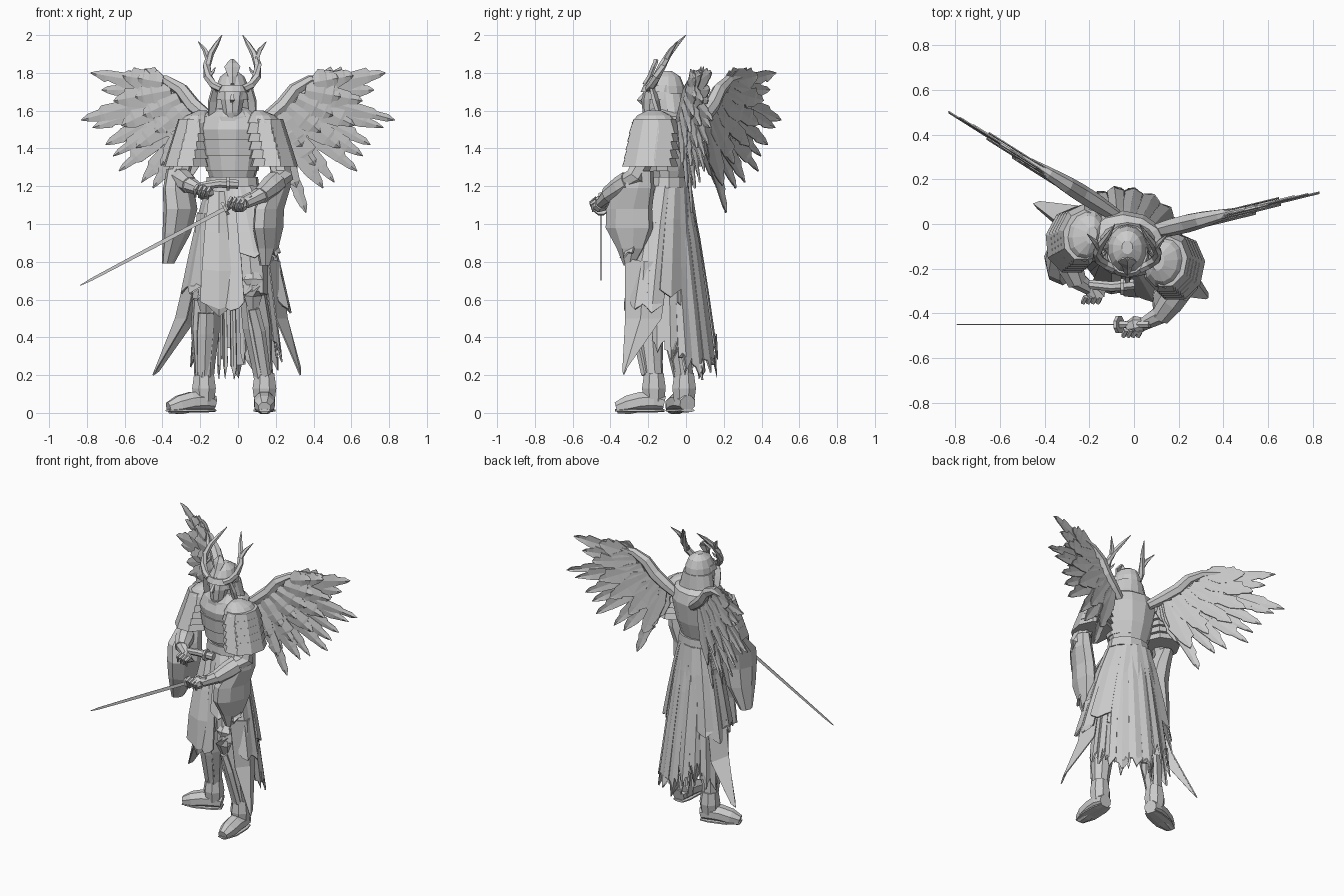
import bpy, bmesh, math, random
from mathutils import Vector

random.seed(4)
if "Cube" in bpy.data.objects:
    bpy.data.objects.remove(bpy.data.objects["Cube"])

grey = bpy.data.materials.new("plain_grey")
grey.use_nodes = True
grey.diffuse_color = (0.6, 0.6, 0.6, 1)
grey.node_tree.nodes["Principled BSDF"].inputs["Base Color"].default_value = (0.6, 0.6, 0.6, 1)


def finish(name, bm, thick=0):
    """Turn a bmesh into a flat shaded object, thickened if it is a sheet."""
    bmesh.ops.recalc_face_normals(bm, faces=bm.faces)
    me = bpy.data.meshes.new(name)
    bm.to_mesh(me)
    bm.free()
    me.materials.append(grey)
    ob = bpy.data.objects.new(name, me)
    bpy.context.collection.objects.link(ob)
    if thick:
        mod = ob.modifiers.new("thickness", "SOLIDIFY")
        mod.thickness, mod.offset = thick, 0
    return ob


def skin(bm, rows, closed):
    """Join rows of points with quads; closed rows are rings with end caps."""
    vs = [[bm.verts.new(p) for p in r] for r in rows]
    n = len(vs[0])
    for a, b in zip(vs, vs[1:]):
        for i in range(n if closed else n - 1):
            j = (i + 1) % n
            bm.faces.new((a[i], a[j], b[j], b[i]))
    if closed:
        bm.faces.new(vs[0][::-1])
        bm.faces.new(vs[-1])


def turn(x, y, p, q, yaw):
    """Point (p, q) turned by yaw around (x, y)."""
    return x + p * math.cos(yaw) - q * math.sin(yaw), y + p * math.sin(yaw) + q * math.cos(yaw)


def loft(bm, secs, n=12, yaw=0.0):
    angles = [math.tau * (i + 0.5) / n for i in range(n)]
    skin(bm, [[(*turn(x, y, rx * math.cos(a), ry * math.sin(a), yaw), z) for a in angles]
              for x, y, z, rx, ry in secs], True)


def limb(bm, pts, radii, n=8, flat=1.0):
    pts = [Vector(p) for p in pts]
    rows = []
    for k, (p, r) in enumerate(zip(pts, radii)):
        t = pts[min(k + 1, len(pts) - 1)] - pts[max(k - 1, 0)]
        q = t.to_track_quat('Z', 'Y')
        rows.append([p + q @ Vector((r * math.cos(math.tau * (i + .5) / n),
                                     r * flat * math.sin(math.tau * (i + .5) / n), 0)) for i in range(n)])
    skin(bm, rows, True)


def part(name, fn, *args, **kw):
    bm = bmesh.new()
    fn(bm, *args, **kw)
    return finish(name, bm)


YAW = -0.2
CX = -0.03

# Torso, layered breastplate, belt and collar
part("torso", loft, [(CX, -.09, 1.14, .14, .1), (CX, -.09, 1.25, .125, .092), (CX, -.09, 1.36, .155, .128),
                     (CX, -.09, 1.5, .19, .148), (CX, -.085, 1.57, .17, .125), (CX, -.1, 1.62, .08, .07)], yaw=YAW)
for k in range(2):
    z, r = 1.28 + k * .08, .14 + k * .022
    part("breastplate_band", loft, [(CX, -.1, z, r, r * .8), (CX, -.1, z + .09, r + .016, r * .86)], yaw=YAW)
part("belt", loft, [(CX, -.09, 1.19, .145, .108), (CX, -.09, 1.25, .138, .104)], yaw=YAW)
part("collar", loft, [(CX, -.1, 1.53, .15, .12), (CX, -.11, 1.57, .12, .11), (CX, -.12, 1.61, .08, .08)], yaw=YAW)

# Helmet with flared neck guard, mask and crest
part("helmet", loft, [(CX, -.115, 1.66, .098, .112), (CX, -.115, 1.73, .088, .105), (CX, -.11, 1.78, .066, .08),
                      (CX, -.105, 1.81, .025, .03)], n=14)
part("neck_guard", loft, [(CX, -.075, 1.555, .138, .085), (CX, -.08, 1.61, .118, .085),
                          (CX, -.09, 1.69, .098, .088)], n=14)
part("face_mask", loft, [(CX, -.19, 1.55, .025, .025), (CX, -.18, 1.59, .05, .05), (CX, -.17, 1.66, .065, .065),
                         (CX, -.17, 1.72, .07, .05)], n=10)
part("nose", limb, [(CX, -.215, 1.7), (CX, -.25, 1.655), (CX, -.22, 1.63)], [.008, .016, .012], n=4)
part("visor", loft, [(CX, -.14, 1.7, .1, .1), (CX, -.13, 1.735, .09, .095)], n=14)
for s in (-1, 1):
    part("cheek_flap", limb, [(CX + s * .09, -.18, 1.73), (CX + s * .105, -.16, 1.65), (CX + s * .11, -.14, 1.57)],
         [.02, .03, .025], n=4, flat=.5)
bm = bmesh.new()
skin(bm, [[(CX - w, y + .015, z), (CX, y, z), (CX + w, y + .015, z)]
          for w, y, z in ((.012, -.225, 1.74), (.02, -.2, 1.78), (.04, -.18, 1.83), (.025, -.17, 1.85), (.004, -.165, 1.87))],
     False)
finish("crest", bm, .012)

# Forked horns
for s in (-1, 1):
    def horn(pts):
        return [(CX + s * x, y, z) for x, y, z in pts]
    part("horn", limb, horn([(.06, -.2, 1.715), (.1, -.18, 1.735), (.13, -.155, 1.78), (.135, -.125, 1.84),
                             (.115, -.09, 1.9), (.085, -.05, 1.95), (.055, .0, 2.0)]),
         [.02, .022, .023, .021, .018, .013, .002], n=6)
    part("horn_fork", limb, horn([(.125, -.11, 1.87), (.145, -.08, 1.92), (.18, -.045, 1.965)]), [.016, .013, .002], n=5)
    part("horn_spur", limb, horn([(.125, -.15, 1.78), (.1, -.13, 1.81), (.09, -.12, 1.83)]), [.012, .008, .002], n=5)

# Banded shoulder guards that flare outward
for s, x, y in ((1, .15, -.17), (-1, -.23, -.05)):
    part("shoulder_cap", loft, [(x - s * .01, y, 1.535, .095, .12), (x - s * .02, y, 1.575, .065, .09),
                                (x - s * .04, y, 1.6, .025, .04)], yaw=YAW)
    for k in range(5):
        z, o = 1.525 - k * .044, s * k * .01
        part("shoulder_band", loft, [(x + o, y - k * .006, z - .045, .112 + k * .004, .142 + k * .003),
                                     (x + o, y - k * .006, z + .03, .088 + k * .004, .115 + k * .003)], n=9, yaw=YAW)

# Arms, wide hanging sleeves and hands
ARMS = (("left", [(.18, -.17, 1.48), (.235, -.26, 1.25), (.13, -.4, 1.16), (.04, -.45, 1.11)],
         [(.225, -.24, 1.28, .05, .07), (.205, -.27, 1.19, .065, .11), (.165, -.3, 1.08, .07, .13),
          (.16, -.3, .98, .07, .135), (.155, -.29, .87, .055, .08), (.145, -.3, .78, .03, .03)], (.01, -.455, 1.105)),
        ("right", [(-.25, -.05, 1.48), (-.32, -.11, 1.25), (-.26, -.25, 1.21), (-.2, -.29, 1.18)],
         [(-.32, -.08, 1.29, .055, .08), (-.315, -.14, 1.19, .075, .12), (-.305, -.16, 1.08, .085, .12),
          (-.325, -.15, .95, .07, .1), (-.37, -.14, .79, .03, .045)], (-.17, -.305, 1.17)))
for side, path, sleeve, h in ARMS:
    part(side + "_arm", limb, path, [.06, .06, .046, .03])
    part(side + "_bracer", limb, [Vector(path[1]).lerp(Vector(path[2]), f) for f in (.3, .6, 1.1)], [.06, .06, .046])
    part(side + "_sleeve", loft, sleeve, n=8, yaw=-.4)
    part(side + "_hand", limb, [path[3], h, (h[0] - .035, h[1] - .01, h[2] - .015)], [.032, .045, .03], n=7)
    for k in range(4):
        f = Vector(h) + Vector((-.045 + k * .022, -.02, .012 - k * .004))
        part(side + "_finger", limb, [f + Vector((0, 0, .02)), f + Vector((-.012, -.025, 0)),
                                      f + Vector((-.012, -.015, -.04))], [.012, .012, .008], n=5)

# Drawn sword and the sheathed hilt at the waist
HILT, TIP = Vector((.07, -.45, 1.155)), Vector((-.835, -.45, .675))


def along(f):
    return HILT.lerp(TIP, f)


part("blade", limb, [along(.16), along(.5), along(.93), TIP], [.003, .003, .002, .0006], n=4, flat=5)
part("sword_grip", limb, [HILT, along(.15)], [.016, .017], n=6)
part("sword_guard", limb, [along(.145), along(.16)], [.04, .04], n=8)
part("sheathed_hilt", limb, [(-.2, -.27, 1.2), (-.1, -.28, 1.215), (.0, -.27, 1.21)], [.022, .024, .026])
part("scabbard_guard", limb, [(-.06, -.28, 1.213), (-.045, -.28, 1.213)], [.04, .04])

# Legs: thighs, knee guards, greaves, cuffs and shoes
LEGS = (("left", (.05, -.13, 1.05), (.08, -.21, .62), (.14, -.17, .15), (.0, -1)),
        ("right", (-.12, -.07, 1.05), (-.17, -.06, .6), (-.18, -.01, .15), (-.94, -.34)))
for side, hip, knee, ank, d in LEGS:
    hip, knee, ank = Vector(hip), Vector(knee), Vector(ank)
    out = Vector((d[0], d[1], 0))
    part(side + "_thigh", limb, [hip, hip.lerp(knee, .5), knee], [.1, .095, .078])
    part(side + "_greave", limb, [knee, knee.lerp(ank, .35), knee.lerp(ank, .75), ank], [.072, .078, .058, .05], n=8)
    front = knee + Vector((0, -.055, 0))
    part(side + "_knee_guard", limb, [front + Vector((0, .02, .13)), front + Vector((0, 0, .08)),
                                      front + Vector((0, -.015, 0)), front + Vector((0, .02, -.13))],
         [.03, .06, .055, .01], n=6, flat=.6)
    part(side + "_shin_plate", limb, [front + Vector((0, .0, -.07)), front.lerp(ank, .4) + Vector((0, -.02, 0)),
                                      ank + Vector((0, -.035, .05))], [.045, .05, .04], n=6, flat=.6)
    part(side + "_ankle_cuff", limb, [ank + Vector((0, 0, .06)), ank + Vector((0, 0, -.02)), ank + Vector((0, 0, -.09))],
         [.056, .068, .058])
    base = Vector((ank.x, ank.y, 0))
    part(side + "_shoe", limb, [base + out * f + Vector((0, 0, z)) for f, z in
                                ((-.055, .05), (.0, .062), (.07, .058), (.14, .042), (.2, .026))],
         [.045, .06, .06, .056, .034], n=8, flat=.95)
    part(side + "_sole", limb, [base + out * f + Vector((0, 0, .013)) for f in (-.055, 0, .12, .205)],
         [.042, .058, .062, .034], n=8, flat=.2)


# Cloth strips hanging from the waist
def strip(bm, a, half, zb, rx, ry, cx, cy, z0=1.2, tip=.06, sink=0):
    rows = []
    for f in (0, .3, .65, .93, 1):
        row = []
        for k in (-1, 0, 1):
            w = half * k * (1 if f < 1 else .55)
            t = f ** .85
            ex, ey = .135 + (rx - .135) * t - sink, .1 + (ry - .1) * t - sink
            z = z0 + (zb - z0) * f + (tip * abs(k) * random.uniform(.2, 1) if f == 1 else 0)
            bulge = 1 + (.05 if k == 0 else 0)
            row.append((*turn(CX + (cx - CX) * t, -.09 + (cy + .09) * t, ex * bulge * math.cos(a + w),
                              ey * bulge * math.sin(a + w), -.5), z))
        rows.append(row)
    skin(bm, rows, False)


bm = bmesh.new()
for i in range(14):
    a = math.tau * i / 14
    front_gap = abs(a - math.radians(322)) < .38
    strip(bm, a, .27, .82 if front_gap else random.uniform(.52, .64), .3, .185, -.01, -.12)
finish("upper_skirt", bm, .01)
bm = bmesh.new()
for i in range(10):
    a = math.radians(5 + 190 * i / 9)
    strip(bm, a, .18, random.uniform(.18, .32), .25, .2, -.01, -.045, tip=.14, sink=.008)
for i in range(6):
    strip(bm, math.radians(40 + 26 * i), .14, random.uniform(.17, .26), .15, .1, .0, .0, tip=.12, sink=.03)
finish("long_back_strips", bm, .01)

# Front apron and side tails
bm = bmesh.new()
skin(bm, [[(-.1 - w, y + .03, z + .01), (-.1, y, z - d), (-.1 + w, y + .02, z)]
          for w, y, z, d in ((.05, -.2, 1.17, 0), (.075, -.26, .95, 0), (.09, -.3, .75, 0),
                             (.1, -.31, .58, .03), (.06, -.31, .56, .05))], False)
finish("apron", bm, .01)
TAILS = (("left_tail", [[(.16, -.32, .82), (.22, -.22, .8), (.2, -.09, .8)], [(.2, -.32, .5), (.26, -.24, .5), (.22, -.13, .5)],
                        [(.32, -.335, .22), (.33, -.33, .2), (.33, -.31, .24)]]),
         ("right_tail", [[(-.2, -.17, .82), (-.26, -.06, .8), (-.2, .06, .8)], [(-.27, -.07, .5), (-.33, .0, .5), (-.25, .08, .46)],
                         [(-.43, .07, .23), (-.45, .09, .2), (-.42, .1, .22)]]))
for name, rows in TAILS:
    bm = bmesh.new()
    skin(bm, rows, False)
    finish(name, bm, .008)

# Wings: a bent arm, long ragged feathers and two layers of coverts
TIPS = [(.6, 1.8), (.78, 1.8), (.72, 1.71), (.83, 1.55), (.77, 1.51), (.7, 1.42),
        (.66, 1.36), (.63, 1.28), (.51, 1.22), (.45, 1.19), (.36, 1.06)]
RAG = [(0, .5, .5), (.25, 1, 1), (.5, .95, 1.05), (.55, .7, 1), (.76, .8, .65), (.8, .5, .6), (.92, .4, .35), (1, .02, .02)]


def feather(bm, place, b, t, width, lift):
    ax = (t - b).normalized()
    side = Vector((-ax.y, ax.x))
    rows = []
    for f, l, r in RAG:
        c = b.lerp(t, f)
        jag = random.uniform(.75, 1.2)
        rows.append([place(c + side * width * l * jag, lift), place(c, lift * 1.2 - .006),
                     place(c - side * width * r * jag, lift)])
    skin(bm, rows, False)


for s, y0, slope in ((1, -.03, .245), (-1, .05, .63)):
    def place(p, lift):
        return (s * p.x, y0 + slope * (p.x - .1) + lift, p.y)
    bone = [Vector(p) for p in ((.08, 1.5), (.17, 1.57), (.24, 1.63), (.3, 1.71), (.38, 1.76), (.5, 1.78))]
    part("wing_arm", limb, [place(p, 0) for p in bone], [.03, .04, .042, .038, .028, .01], n=7)
    bm = bmesh.new()
    last = len(TIPS) - 1
    for i, tip in enumerate(TIPS):
        root = Vector((.4, 1.75)).lerp(Vector((.18, 1.54)), i / last)
        tip = Vector(tip)
        feather(bm, place, root, tip, .05, .005 * (i % 3 - 1))
        if i % 2 == 0:
            aim = tip.lerp(Vector(TIPS[min(i + 1, last)]), .5)
            for size, lift in ((.72, -.014), (.7, .014), (.45, -.024)):
                feather(bm, place, root, root.lerp(aim, size), .06, lift)
    finish("left_wing_feathers" if s > 0 else "right_wing_feathers", bm, .005)
